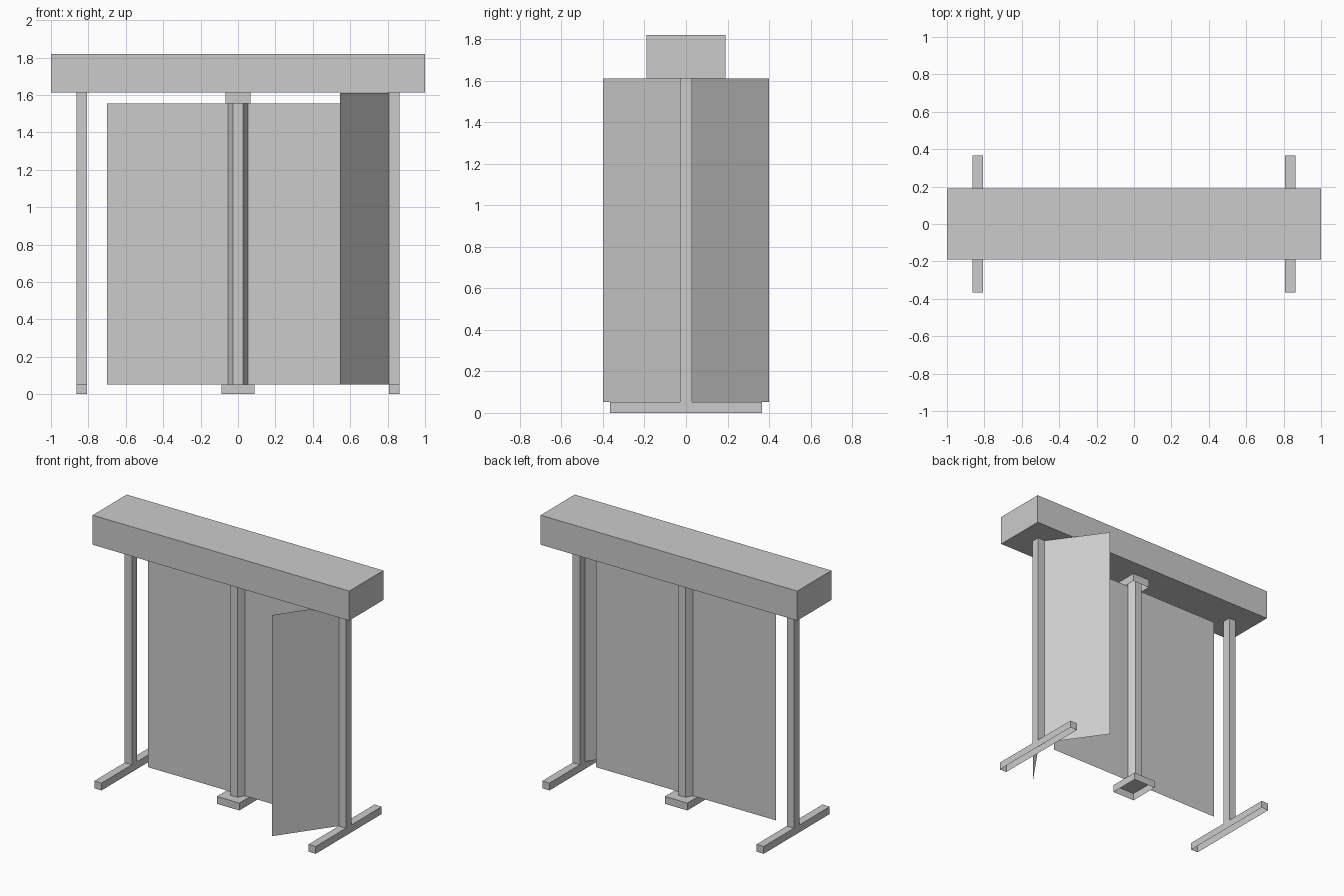
import bpy, bmesh
from math import pi

if "Cube" in bpy.data.objects:
    bpy.data.objects.remove(bpy.data.objects["Cube"])


def finish(name, bm):
    mesh = bpy.data.meshes.new(name)
    bm.to_mesh(mesh)
    bm.free()
    obj = bpy.data.objects.new(name, mesh)
    bpy.context.collection.objects.link(obj)
    return obj


def box(name, x, y, z, open_bottom=False):
    """Box from (min, max) ranges, optionally without its underside."""
    bm = bmesh.new()
    bmesh.ops.create_cube(bm, size=1)
    for v in bm.verts:
        for i, (lo, hi) in enumerate((x, y, z)):
            v.co[i] = (lo + hi) / 2 + v.co[i] * (hi - lo)
    if open_bottom:
        bm.normal_update()
        under = [f for f in bm.faces if f.normal.z < -0.9]
        bmesh.ops.delete(bm, geom=under, context='FACES_ONLY')
    return finish(name, bm)


def sheet(name, a, b, z0, z1):
    """Paper-thin upright panel between two plan points."""
    bm = bmesh.new()
    bm.faces.new([bm.verts.new(p) for p in
                  ((*a, z0), (*b, z0), (*b, z1), (*a, z1))])
    return finish(name, bm)


# Overhead beam
box("header_beam", (-1, 1), (-0.19, 0.19), (1.612, 1.82))

# Side posts on long floor feet
for side, s in (("left", -1), ("right", 1)):
    xr = tuple(sorted((s * 0.807, s * 0.863)))
    box(side + "_post", xr, (-0.03, 0.03), (0.05, 1.612))
    box(side + "_foot", xr, (-0.367, 0.367), (0, 0.052), open_bottom=True)

# Hexagonal centre shaft with hollow base and collar
bm = bmesh.new()
bmesh.ops.create_cone(bm, cap_ends=True, segments=6, radius1=0.053,
                      radius2=0.053, depth=1.56)
bm.verts.ensure_lookup_table()
# put two corners on the x axis so a flat side faces front
if not any(abs(v.co.y) < 1e-4 for v in bm.verts):
    for v in bm.verts:
        v.co.x, v.co.y = -v.co.y, v.co.x
for v in bm.verts:
    v.co.z += 0.832
finish("centre_shaft", bm)
box("shaft_base", (-0.0875, 0.0875), (-0.11, 0.11), (0, 0.052), open_bottom=True)
box("shaft_collar", (-0.067, 0.067), (-0.075, 0.075), (1.555, 1.612), open_bottom=True)

# Main gate panel and the two angled wings beside the right post
sheet("gate_panel", (-0.7, 0), (0.7, 0), 0.052, 1.553)
for name, s in (("front_wing", -1), ("back_wing", 1)):
    sheet(name, (0.807, s * 0.03), (0.545, s * 0.4), 0.052, 1.61)
